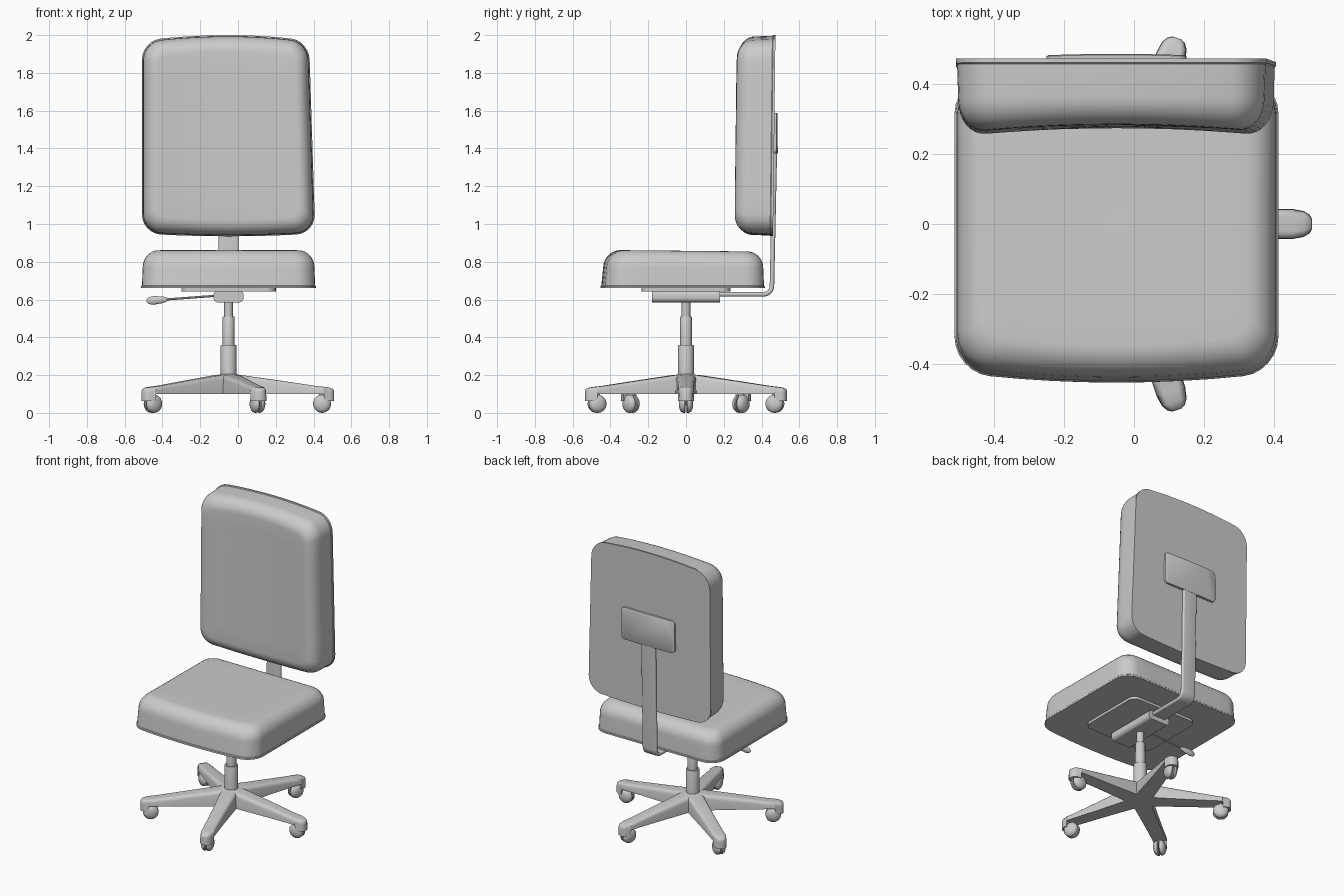
import bpy, bmesh
from math import sin, cos, pi, radians
from mathutils import Vector, Matrix

if "Cube" in bpy.data.objects:
    bpy.data.objects.remove(bpy.data.objects["Cube"])

CX = -0.05  # the column stands slightly left of the origin


def finish(name, bm, angle=35):
    bmesh.ops.recalc_face_normals(bm, faces=bm.faces)
    me = bpy.data.meshes.new(name)
    bm.to_mesh(me)
    bm.free()
    me.shade_smooth()
    me.set_sharp_from_angle(angle=radians(angle))
    ob = bpy.data.objects.new(name, me)
    bpy.context.collection.objects.link(ob)
    return ob


def loft(name, rings, angle=35):
    """Skin a list of closed rings and cap both ends."""
    bm = bmesh.new()
    vr = [[bm.verts.new(p) for p in ring] for ring in rings]
    n = len(vr[0])
    for a, b in zip(vr, vr[1:]):
        for i in range(n):
            bm.faces.new((a[i], a[(i + 1) % n], b[(i + 1) % n], b[i]))
    bm.faces.new(vr[0])
    bm.faces.new(vr[-1])
    return finish(name, bm, angle)


def outline(a, b, r, bow_hi=0, bow_lo=0, steps=6, sub=8):
    """Rounded rectangle whose v-edges bow outward."""
    pts = []
    for q, (su, sv) in enumerate([(1, 1), (-1, 1), (-1, -1), (1, -1)]):
        for i in range(steps + 1):
            t = (q + i / steps) * pi / 2
            pts.append(Vector((su * (a - r) + r * cos(t), sv * (b - r) + r * sin(t))))
    out = []
    for i, p in enumerate(pts):
        out.append(p)
        if i % (steps + 1) == steps:
            q = pts[(i + 1) % len(pts)]
            out += [p.lerp(q, k / sub) for k in range(1, sub)]
    for p in out:
        bow = bow_hi if p.y > 0 else bow_lo
        p.y += bow * (1 - (p.x / a) ** 2) * p.y / b
    return out


def slab(name, a, b, r, layers, place, bows=(0, 0), angle=35):
    """Stack outlines given as (inset, depth, scale); place maps (u, v, depth) to 3D."""
    rings = []
    for inset, d, k in layers:
        ring = outline(a - inset, b - inset, max(r - inset * 0.6, 0.004), *bows)
        rings.append([place(p.x * k, p.y * k, d) for p in ring])
    return loft(name, rings, angle)


def cushion_layers(lip, rim, start, radius, depth, drop):
    """Lip, straight wall, rounded shoulder, then closing rings."""
    layers = [(0, 0, 1), (0, lip, 1), (rim, lip + 0.004, 1)]
    for i in range(9):
        t = i / 8 * pi / 2
        layers.append((rim + drop + radius * (1 - cos(t)), start + (depth - start) * sin(t), 1))
    return layers + [(rim + drop + radius, depth, k) for k in (0.8, 0.6, 0.4, 0.2, 0.02)]


# seat cushion
slab("seat", 0.4625, 0.42, 0.10, cushion_layers(0.01, 0.004, 0.11, 0.085, 0.198, 0.004),
     lambda u, v, d: Vector((CX + u, v - 0.003 + (0.06 * d if v < 0 else 0),
                             0.66 + d * (1 - 0.05 * v))),
     bows=(0.0, 0.03))


# backrest cushion: leans slightly, hollowed across the front, right edge tapers upward
def place_back(u, v, d):
    if u > 0:
        u *= 1 - 0.07 * (v + 0.51)
    hollow = 0.022 * (1 - (u / 0.46) ** 2) * max(0, d - 0.1) / 0.1
    return Vector((CX + u, 0.467 + 0.012 * v - d + hollow, 1.46 + v))


slab("backrest", 0.459, 0.51, 0.10, cushion_layers(0.012, 0.004, 0.11, 0.08, 0.213, 0.003),
     place_back, bows=(0.03, 0.015))

# mounting plate on the rear of the backrest
slab("back_plate", 0.20, 0.108, 0.025, [(0, -0.01, 1), (0, 0.011, 1), (0.005, 0.014, 1)],
     lambda u, v, d: Vector((CX + u, 0.468 + d + 0.004 * (1 - (u / 0.2) ** 2), 1.48 + v)))

# plate under the seat
slab("seat_plate", 0.25, 0.235, 0.05, [(0, 0.643, 1), (0, 0.665, 1)],
     lambda u, v, d: Vector((CX + u, v, d)))

# mechanism housing, rounded section running front to back
slab("mechanism_housing", 0.08, 0.031, 0.025, [(0, -0.18, 1), (0, 0.18, 1)],
     lambda u, v, d: Vector((CX + u, d, 0.616 + v)))

# bent flat bar joining the housing to the backrest
path = [Vector((0.10, 0.628)), Vector((0.41, 0.628))]
for i in range(1, 8):
    t = i / 8 * pi / 2
    path.append(Vector((0.41 + 0.045 * sin(t), 0.673 - 0.045 * cos(t))))
path += [Vector((0.455, 0.673)), Vector((0.461, 0.95)), Vector((0.471, 1.42))]
section = outline(0.053, 0.012, 0.011, steps=4, sub=2)
rings = []
for i, p in enumerate(path):
    t = (path[min(i + 1, len(path) - 1)] - path[max(i - 1, 0)]).normalized()
    rings.append([Vector((CX + s.x, p.x - t.y * s.y, p.y + t.x * s.y)) for s in section])
loft("back_support_bar", rings, 50)


def lathe(name, profile, matrix, n=24):
    """Revolve (radius, height) pairs around local z."""
    return loft(name, [[matrix @ Vector((r * cos(2 * pi * i / n), r * sin(2 * pi * i / n), h))
                        for i in range(n)] for r, h in profile])


# telescopic column and hub
axis = Matrix.Translation((CX, 0, 0))
lathe("gas_column", [(0.042, 0.15), (0.042, 0.355), (0.040, 0.36), (0.031, 0.36), (0.031, 0.508),
                     (0.029, 0.511), (0.023, 0.511), (0.023, 0.62)], axis)
lathe("base_hub", [(0.085, 0.10), (0.075, 0.18), (0.065, 0.198), (0.045, 0.205)], axis)

# height lever: thin rod with a flat paddle
rod0, rod1 = Vector((CX, 0, 0.625)), Vector((-0.40, 0, 0.599))
turn = (rod1 - rod0).to_track_quat('Z', 'Y').to_matrix().to_4x4()
lathe("lever_rod", [(0.006, 0), (0.006, (rod1 - rod0).length)],
      Matrix.Translation(rod0) @ turn, 10)
lathe("lever_paddle", [(0.008, -0.03), (0.018, 0), (0.023, 0.05), (0.017, 0.075), (0.004, 0.085)],
      Matrix.Translation(rod1) @ turn @ Matrix.Diagonal((0.5, 1, 1, 1)), 16)

# five arms with hooded tips and twin-wheel casters
stations = [  # distance, half width, underside, top
    (0.0, 0.058, 0.10, 0.203), (0.07, 0.055, 0.10, 0.200), (0.28, 0.047, 0.10, 0.170),
    (0.46, 0.043, 0.10, 0.143), (0.505, 0.043, 0.10, 0.138), (0.507, 0.042, 0.062, 0.138),
    (0.535, 0.037, 0.062, 0.134), (0.552, 0.026, 0.062, 0.127), (0.559, 0.013, 0.062, 0.118)]
for k in range(5):
    m = axis @ Matrix.Rotation(2 * pi * k / 5, 4, 'Z')
    rings = []
    for r, w, lo, hi in stations:
        e = min(0.022, (hi - lo) * 0.4)
        half = [(w, lo), (w * 0.96, hi - e), (w * 0.88, hi - e * 0.4),
                (w * 0.72, hi - e * 0.08), (w * 0.5, hi)]
        pts = half + [(-y, z) for y, z in reversed(half)]
        rings.append([m @ Vector((r, y, z)) for y, z in pts])
    loft(f"base_arm_{k + 1}", rings, 40)
    lathe(f"caster_stem_{k + 1}", [(0.016, 0.04), (0.016, 0.11)],
          m @ Matrix.Translation((0.495, 0, 0)), 12)
    for side in (-1, 1):
        wm = m @ Matrix.Translation((0.495, 0, 0.048)) @ Matrix.Rotation(-side * pi / 2, 4, 'X')
        lathe(f"caster_wheel_{k + 1}_{'left' if side > 0 else 'right'}",
              [(0.044, 0.003), (0.048, 0.007), (0.047, 0.018), (0.040, 0.028),
               (0.027, 0.035), (0.010, 0.038)], wm, 20)
